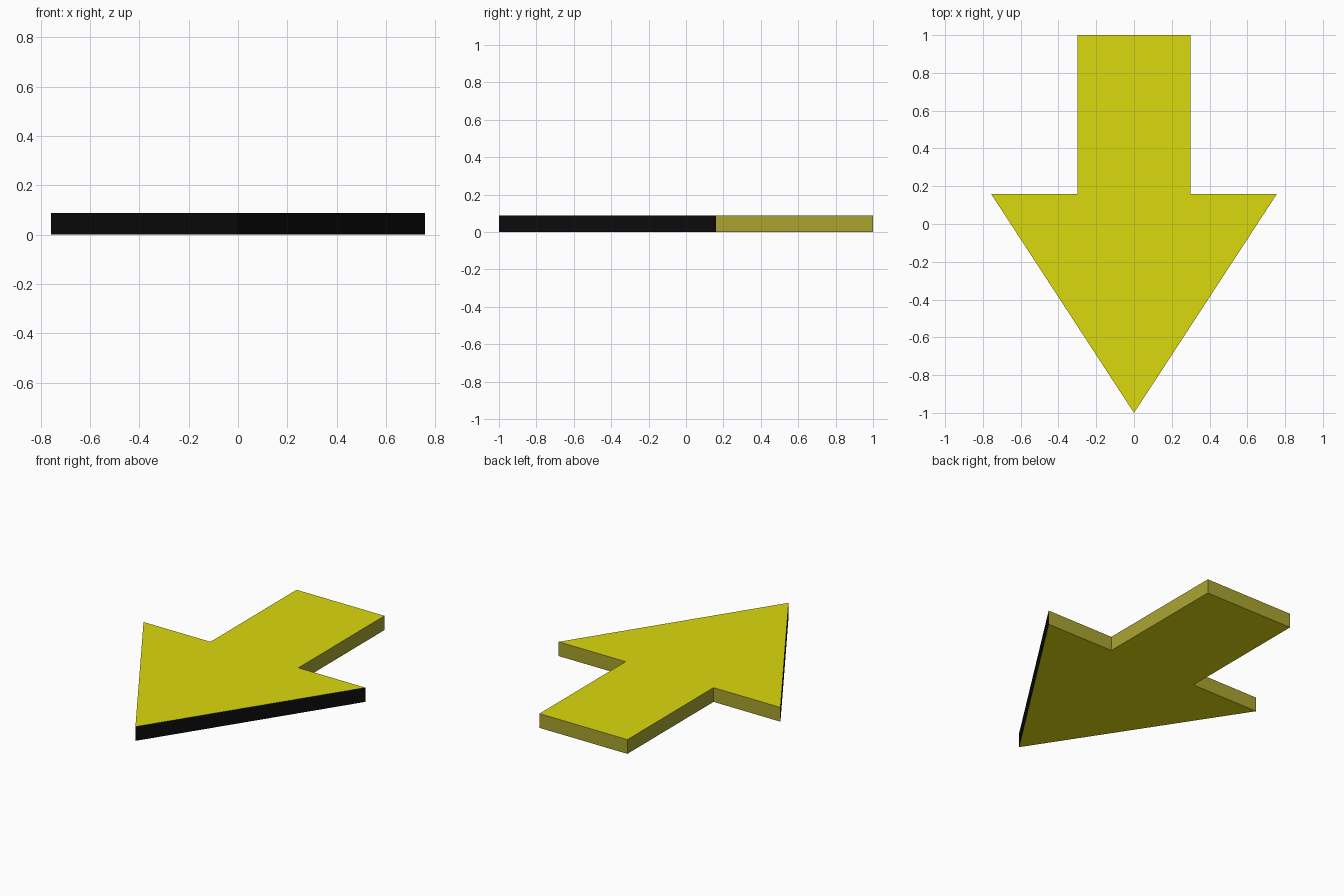
import bpy
import bmesh

if "Cube" in bpy.data.objects:
    bpy.data.objects.remove(bpy.data.objects["Cube"])


def material(name, rgb):
    m = bpy.data.materials.new(name)
    m.diffuse_color = (*rgb, 1.0)
    m.use_nodes = True
    m.node_tree.nodes["Principled BSDF"].inputs["Base Color"].default_value = m.diffuse_color
    return m


# Right half of the outline, from shaft end to tip; mirrored for the left
half = [(0.30, 1.0), (0.30, 0.16), (0.757, 0.16)]
tip = (0.0, -1.0)
outline = half + [tip] + [(-x, y) for x, y in reversed(half)]
THICKNESS = 0.088

# Flat arrow plate, extruded upward
bm = bmesh.new()
base = bm.faces.new([bm.verts.new((x, y, 0.0)) for x, y in outline])
top = bmesh.ops.extrude_face_region(bm, geom=[base], use_keep_orig=True)
verts = [g for g in top["geom"] if isinstance(g, bmesh.types.BMVert)]
bmesh.ops.translate(bm, verts=verts, vec=(0, 0, THICKNESS))
bmesh.ops.recalc_face_normals(bm, faces=bm.faces)

# Yellow top and bottom, black slanted head edges, olive for other edges
for f in bm.faces:
    if abs(f.normal.z) > 0.5:
        f.material_index = 0
    elif f.normal.y < -0.1:
        f.material_index = 1
    else:
        f.material_index = 2

mesh = bpy.data.meshes.new("arrow_plate")
bm.to_mesh(mesh)
bm.free()
mesh.materials.append(material("yellow", (0.71, 0.69, 0.004)))
mesh.materials.append(material("black", (0.0037, 0.0037, 0.0037)))
mesh.materials.append(material("olive", (0.40, 0.375, 0.031)))
arrow = bpy.data.objects.new("arrow_plate", mesh)
bpy.context.collection.objects.link(arrow)
